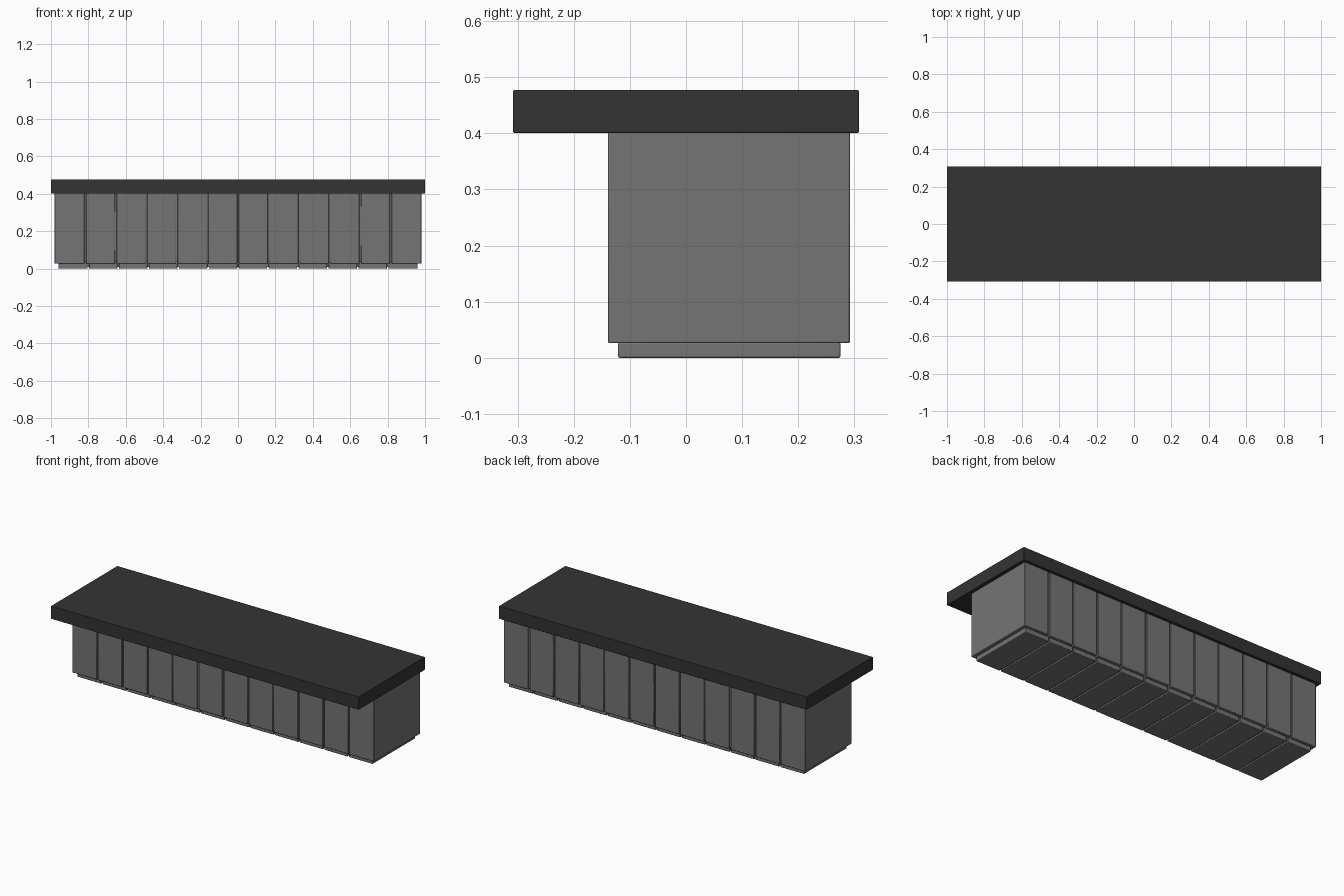
import bpy

cube = bpy.data.objects.get("Cube")
if cube:
    bpy.data.objects.remove(cube, do_unlink=True)


def material(name, value):
    mat = bpy.data.materials.new(name)
    mat.use_nodes = True
    colour = (value, value, value, 1)
    mat.diffuse_color = colour
    mat.node_tree.nodes["Principled BSDF"].inputs["Base Color"].default_value = colour
    return mat


def box(name, x, y, z, mat, bevel=0.0):
    """Box from (min, max) ranges, with optionally softened edges."""
    bpy.ops.mesh.primitive_cube_add(size=1)
    obj = bpy.context.object
    obj.name = name
    for vert in obj.data.vertices:
        vert.co = [low + (high - low) * (c + 0.5)
                   for c, (low, high) in zip(vert.co, (x, y, z))]
    obj.data.materials.append(mat)
    if bevel:
        mod = obj.modifiers.new("Soft edges", "BEVEL")
        mod.width = bevel
        mod.segments = 2
        bpy.ops.object.shade_smooth_by_angle()
    return obj


light_grey = material("Counter grey", 0.178)
dark_grey = material("Top charcoal", 0.034)

COUNT = 12
GAP = 0.008


def panel_row(name, half_width, y, z):
    """Row of equal blocks separated by narrow grooves around a core."""
    step = 2 * half_width / COUNT
    for i in range(COUNT):
        left = -half_width + i * step
        x = (left + (GAP / 2 if i else 0),
             left + step - (GAP / 2 if i < COUNT - 1 else 0))
        box(f"{name}_{i + 1}", x, y, z, light_grey, 0.003)


# Overhanging worktop
box("worktop", (-1, 1), (-0.308, 0.308), (0.401, 0.477), dark_grey, 0.002)

# Grooved counter body and recessed plinth
panel_row("body_panel", 0.98, (-0.139, 0.292), (0.026, 0.403))
panel_row("plinth_panel", 0.96, (-0.121, 0.275), (0.002 - 0.002, 0.028))

# Solid cores that close the bottoms of the grooves
box("body_core", (-0.97, 0.97), (-0.131, 0.284), (0.034, 0.402), light_grey)
box("plinth_core", (-0.95, 0.95), (-0.113, 0.267), (0.008, 0.036), light_grey)
